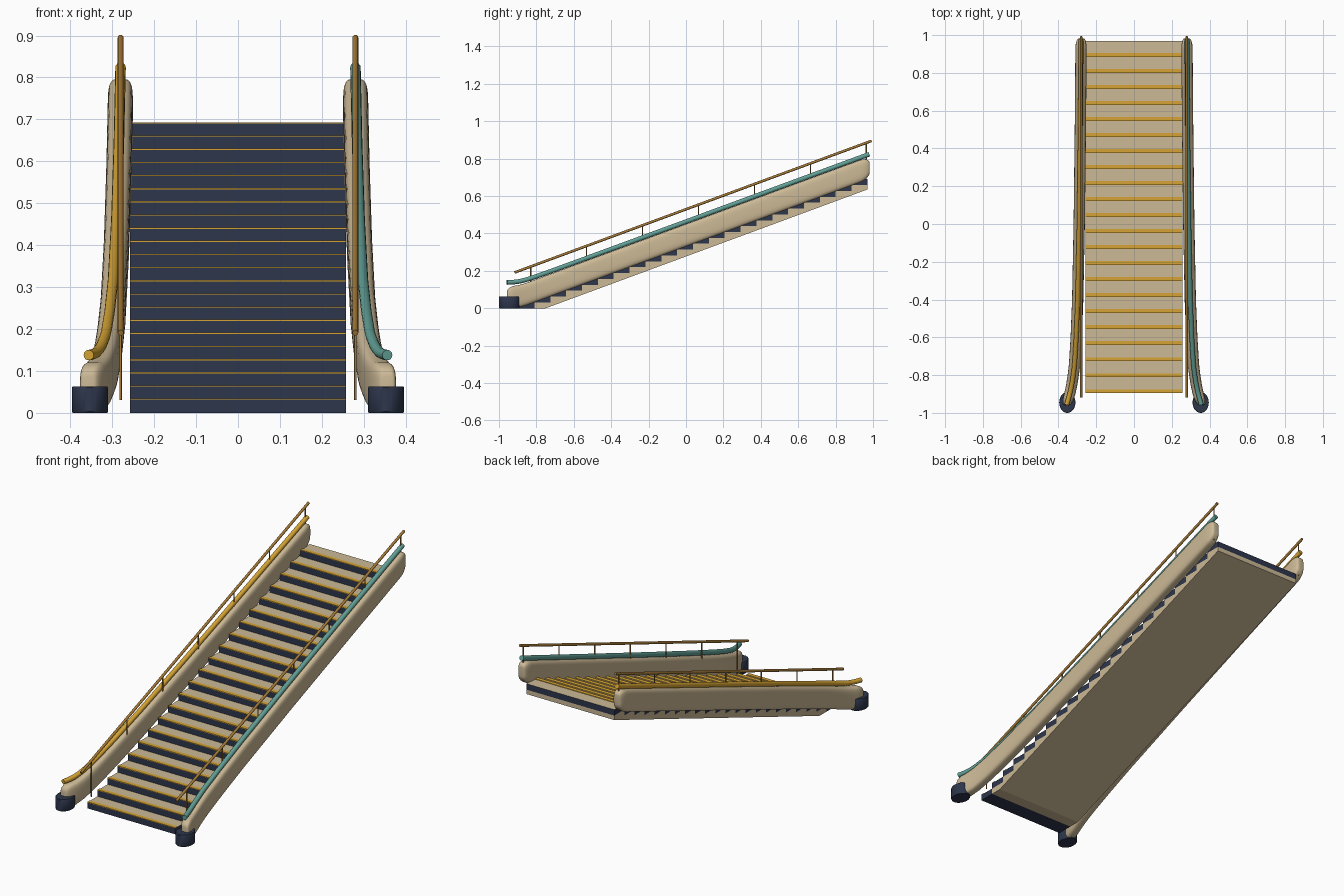
import bpy, bmesh, math
from mathutils import Vector

if "Cube" in bpy.data.objects:
    bpy.data.objects.remove(bpy.data.objects["Cube"])


def mat(name, r, g, b):
    m = bpy.data.materials.new(name)
    lin = [((c / 255 + 0.055) / 1.055) ** 2.4 for c in (r, g, b)]
    m.diffuse_color = (*lin, 1)
    m.use_nodes = True
    m.node_tree.nodes["Principled BSDF"].inputs["Base Color"].default_value = m.diffuse_color
    return m


TAN = mat("tan", 204, 185, 150)
NAVY = mat("navy", 45, 54, 76)
GOLD = mat("gold", 214, 164, 52)
TEAL = mat("teal", 98, 160, 150)
BRONZE = mat("bronze", 168, 124, 56)

N, Y0, HW = 22, -0.895, 0.258          # steps, first riser, half width
RUN, RISE = 1.865 / N, 0.69 / N
SLOPE = RISE / RUN


def finish(name, bm, mats, smooth=None):
    bmesh.ops.recalc_face_normals(bm, faces=bm.faces)
    me = bpy.data.meshes.new(name)
    bm.to_mesh(me)
    bm.free()
    ob = bpy.data.objects.new(name, me)
    bpy.context.collection.objects.link(ob)
    for m in mats:
        me.materials.append(m)
    if smooth:
        bpy.ops.object.select_all(action='DESELECT')
        ob.select_set(True)
        bpy.context.view_layer.objects.active = ob
        bpy.ops.object.shade_smooth_by_angle(angle=math.radians(smooth))
    return ob


def box(bm, lo, hi):
    verts = bmesh.ops.create_cube(bm, size=1)["verts"]
    for v in verts:
        v.co = Vector([lo[i] + (v.co[i] + 0.5) * (hi[i] - lo[i]) for i in range(3)])


def loft(bm, rings):
    loops = [[bm.verts.new(p) for p in ring] for ring in rings]
    for a, b in zip(loops, loops[1:]):
        for i in range(len(a)):
            j = (i + 1) % len(a)
            bm.faces.new((a[i], a[j], b[j], b[i]))
    bm.faces.new(loops[0][::-1])
    bm.faces.new(loops[-1])


def tube(bm, pts, radius, sides=14):
    pts = [Vector(p) for p in pts]
    rings = []
    for i, p in enumerate(pts):
        t = (pts[min(i + 1, len(pts) - 1)] - pts[max(i - 1, 0)]).normalized()
        ref = Vector((1, 0, 0))
        u = (ref - t * ref.dot(t)).normalized()
        w = t.cross(u)
        rings.append([p + radius * (math.cos(a) * u + math.sin(a) * w)
                      for a in (2 * math.pi * k / sides for k in range(sides))])
    loft(bm, rings)


# Plan curve of the balustrades: nearly straight, flaring out at the foot
PLAN = [(-0.96, 0.357), (-0.9, 0.34), (-0.84, 0.327), (-0.75, 0.315), (-0.6, 0.306),
        (-0.4, 0.298), (0, 0.29), (0.5, 0.284), (0.99, 0.28)]


def flare(y):
    y = min(max(y, PLAN[0][0]), PLAN[-1][0])
    for (a, xa), (b, xb) in zip(PLAN, PLAN[1:]):
        if y <= b:
            return xa + (xb - xa) * (y - a) / (b - a)


# Steps: navy blocks with tan treads
bm = bmesh.new()
for k in range(N):
    y = Y0 + k * RUN
    box(bm, (-HW, y, k * RISE), (HW, y + RUN, (k + 1) * RISE))
bm.normal_update()
for f in bm.faces:
    f.material_index = 1 if f.normal.z > 0.5 else 0
finish("steps", bm, [NAVY, TAN])

# Gold nosing strips on each tread
bm = bmesh.new()
for k in range(N):
    y, z = Y0 + k * RUN, (k + 1) * RISE
    box(bm, (-HW, y, z - 0.001), (HW, y + 0.02, z + 0.003))
finish("step_nosings", bm, [GOLD])

# Soffit body under the steps: sawtooth top, sloped underside
prof = [(-0.75, 0), (Y0 + RUN, 0)]
for k in range(1, N):
    prof += [(Y0 + k * RUN, k * RISE), (Y0 + (k + 1) * RUN, k * RISE)]
prof.append((Y0 + N * RUN, 0.635))
prof = [p for i, p in enumerate(prof) if i == 0 or p != prof[i - 1]]
bm = bmesh.new()
face = bm.faces.new([bm.verts.new((-HW, y, z)) for y, z in prof])
ext = bmesh.ops.extrude_face_region(bm, geom=[face])
bmesh.ops.translate(bm, vec=(2 * HW, 0, 0),
                    verts=[v for v in ext["geom"] if isinstance(v, bmesh.types.BMVert)])
finish("stair_soffit", bm, [TAN])

for side, label, rail_mat in ((-1, "left", GOLD), (1, "right", TEAL)):
    # Balustrade panel: rounded section swept up the slope, rounded ends
    ya, yb, R = -0.957, 0.982, 0.055
    ends = [R * (1 - math.cos(math.pi / 2 * i / 7)) for i in range(8)]
    ys = [ya + e for e in ends] + [-0.9 + 1.82 * i / 40 for i in range(1, 40)] \
        + [yb - e for e in reversed(ends)]
    rings = []
    for y in sorted(ys):
        d = min(y - ya, yb - y, R)
        q = math.sqrt(max(0, 1 - (1 - d / R) ** 2))
        hh, hw = 0.025 + 0.035 * q, 0.014 + 0.016 * q
        zc = max(0.39 + 0.368 * y, 0.062)
        ring = []
        for i in range(28):
            a = 2 * math.pi * (i + 0.5) / 28
            c, s = math.cos(a), math.sin(a)
            ring.append((side * flare(y) + hw * math.copysign(abs(c) ** 0.5, c), y,
                         zc + hh * math.copysign(abs(s) ** 0.55, s)))
        rings.append(ring)
    bm = bmesh.new()
    loft(bm, rings)
    finish(label + "_balustrade", bm, [TAN], 50)

    # Moving handrail following the panel top
    bm = bmesh.new()
    pts = []
    for i in range(61):
        y = -0.957 + 1.937 * i / 60
        d = 0.463 + 0.368 * y - 0.135           # flattens out at the foot
        pts.append((side * flare(y), y, 0.135 + 0.5 * (d + math.sqrt(d * d + 0.0003))))
    tube(bm, pts, 0.0125)
    finish(label + "_handrail", bm, [rail_mat], 50)

    # Thin straight upper rail with posts
    bm = bmesh.new()
    x = side * 0.28
    tube(bm, [(x, -0.917, 0.191), (x, 0.992, 0.895)], 0.007, 12)
    for i in range(7):
        y = -0.83 + 0.299 * i
        z = 0.191 + (y + 0.917) * 0.3688
        tube(bm, [(x, y, z - 0.192), (x, y, z)], 0.003, 8)
    finish(label + "_upper_rail", bm, [BRONZE], 50)

    # Oval foot block
    bm = bmesh.new()
    rings = []
    for z, s in ((0, 0.96), (0.003, 1), (0.06, 1), (0.063, 0.96)):
        rings.append([(side * 0.353 + 0.043 * s * math.cos(a), -0.945 + 0.055 * s * math.sin(a), z)
                      for a in (2 * math.pi * i / 32 for i in range(32))])
    loft(bm, rings)
    finish(label + "_foot", bm, [NAVY], 35)
